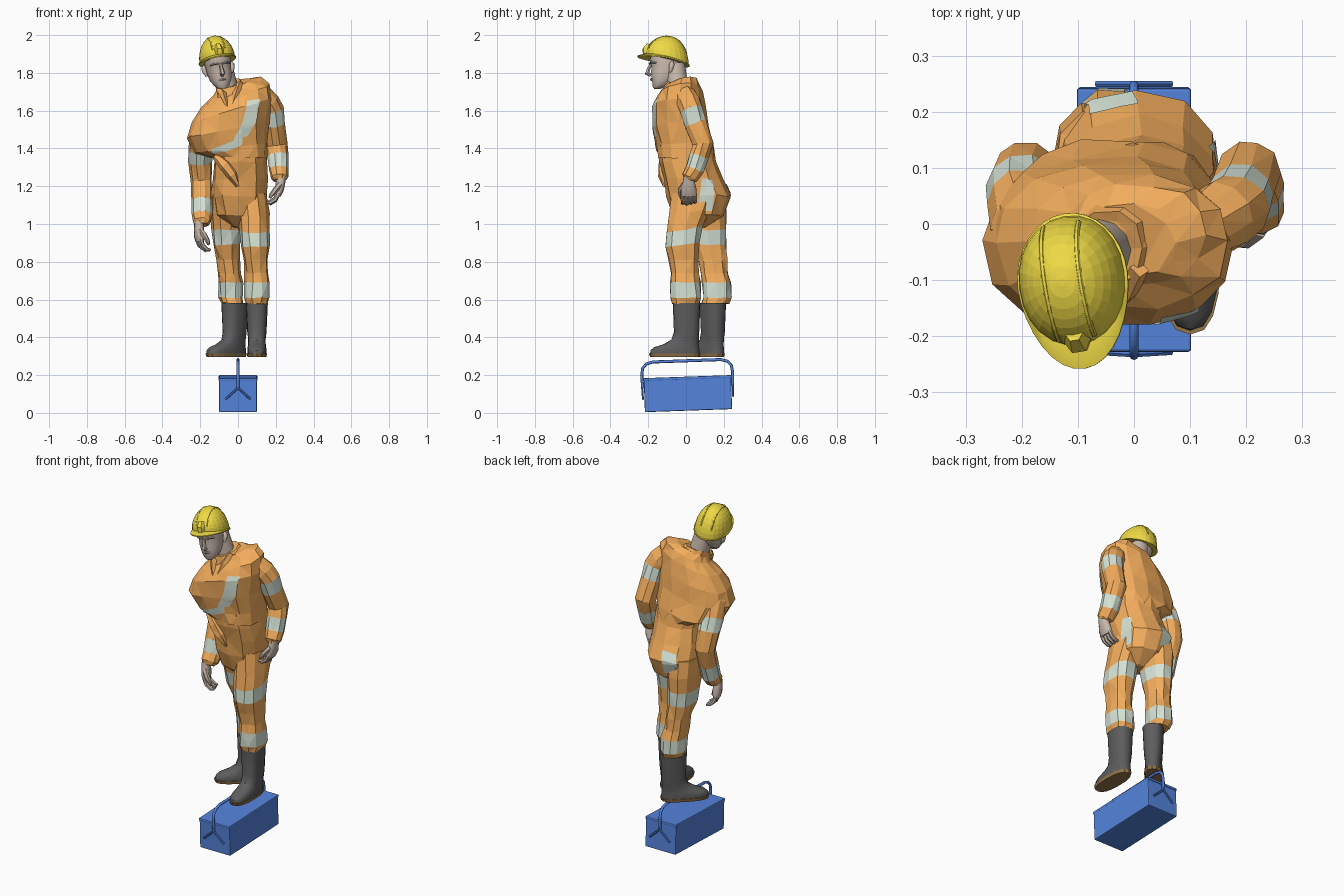
import bpy, bmesh, math, random
from mathutils import Vector, Matrix

random.seed(4)
COLORS = {"orange": (0.90, 0.42, 0.11), "pale": (0.68, 0.78, 0.68), "grey": (0.11, 0.11, 0.11),
          "brown": (0.30, 0.18, 0.07), "yellow": (0.86, 0.70, 0.06), "blue": (0.09, 0.23, 0.72),
          "skin": (0.58, 0.48, 0.41)}
MATS = {}
for key, rgb in COLORS.items():
    MATS[key] = bpy.data.materials.new(key)
    MATS[key].diffuse_color = (*rgb, 1)


def loft(name, rings, cols, matrix=None, jitter=0.0, smooth=None):
    """Skin a list of rings; cols is one colour or one per span."""
    spans = len(rings) - 1
    cols = [cols] * spans if isinstance(cols, str) else cols
    names = list(dict.fromkeys(cols))
    bm = bmesh.new()
    vs = [[bm.verts.new(p) for p in r] for r in rings]
    n = len(rings[0])
    for i in range(spans):
        for j in range(n):
            k = (j + 1) % n
            f = bm.faces.new((vs[i][j], vs[i][k], vs[i + 1][k], vs[i + 1][j]))
            f.material_index = names.index(cols[i])
    bm.faces.new(vs[0]).material_index = names.index(cols[0])
    bm.faces.new(vs[-1]).material_index = names.index(cols[-1])
    bmesh.ops.recalc_face_normals(bm, faces=bm.faces[:])
    if jitter:
        for v in bm.verts:
            v.co += Vector([random.uniform(-jitter, jitter) for _ in range(3)])
        bmesh.ops.triangulate(bm, faces=bm.faces[:])
    me = bpy.data.meshes.new(name)
    bm.to_mesh(me)
    bm.free()
    if matrix:
        me.transform(matrix)
    for c in names:
        me.materials.append(MATS[c])
    ob = bpy.data.objects.new(name, me)
    bpy.context.collection.objects.link(ob)
    if smooth:
        bpy.ops.object.select_all(action='DESELECT')
        ob.select_set(True)
        bpy.context.view_layer.objects.active = ob
        bpy.ops.object.shade_smooth_by_angle(angle=math.radians(smooth))
    return ob


def oval(z, cx, cy, rx, ry, tx=0.0, ty=0.0, n=12, p=0.85):
    """Squarish horizontal ring, optionally sloped in x and y."""
    pts = []
    for i in range(n):
        a = 2 * math.pi * i / n
        c, s = math.cos(a), math.sin(a)
        x = rx * math.copysign(abs(c) ** p, c)
        y = ry * math.copysign(abs(s) ** p, s)
        pts.append(Vector((cx + x, cy + y, z + tx * x + ty * y)))
    return pts


def tube(name, pts, radii, cols, n=8, **kw):
    """Rings swept along a path."""
    pts = [Vector(p) for p in pts]
    radii = [radii] * len(pts) if isinstance(radii, float) else radii
    along_x = abs((pts[-1] - pts[0]).normalized().x) > 0.9
    ref = Vector((0, 1, 0)) if along_x else Vector((1, 0, 0))
    rings = []
    for i, p in enumerate(pts):
        t = (pts[min(i + 1, len(pts) - 1)] - pts[max(i - 1, 0)]).normalized()
        u = (ref - t * ref.dot(t)).normalized()
        v = t.cross(u)
        rings.append([p + radii[i] * (u * math.cos(2 * math.pi * k / n) + v * math.sin(2 * math.pi * k / n))
                      for k in range(n)])
    return loft(name, rings, cols, **kw)


# Trousers: hips and two legs with reflective bands
hips = loft("trouser_hips", [oval(*r) for r in [
    (0.985, 0.012, 0.055, 0.06, 0.05), (1.05, 0.01, 0.06, 0.13, 0.135), (1.15, 0.005, 0.065, 0.15, 0.168),
    (1.24, 0.01, 0.035, 0.147, 0.156), (1.33, 0.012, 0.005, 0.142, 0.150), (1.42, 0.0, -0.005, 0.145, 0.145)]],
    "orange", jitter=0.006)
LEG_COLS = ["orange", "pale", "orange", "orange", "orange", "pale", "orange", "orange"]
loft("trouser_leg_left", [oval(*r, n=10) for r in [
    (0.58, 0.10, 0.0, 0.06, 0.078), (0.61, 0.10, 0.0, 0.068, 0.083), (0.69, 0.10, -0.003, 0.066, 0.082),
    (0.74, 0.098, -0.006, 0.061, 0.077), (0.81, 0.096, -0.012, 0.063, 0.082), (0.89, 0.09, -0.015, 0.076, 0.094, 0, 0.15),
    (0.97, 0.088, -0.01, 0.08, 0.1, 0, 0.2), (1.06, 0.083, 0.018, 0.082, 0.115, 0, 0.2), (1.16, 0.07, 0.04, 0.08, 0.12)]],
    LEG_COLS, jitter=0.004)
loft("trouser_leg_right", [oval(*r, n=10) for r in [
    (0.58, -0.03, 0.155, 0.058, 0.075), (0.61, -0.038, 0.167, 0.066, 0.08), (0.69, -0.038, 0.162, 0.066, 0.08),
    (0.74, -0.045, 0.15, 0.061, 0.076), (0.81, -0.05, 0.14, 0.062, 0.08), (0.89, -0.06, 0.122, 0.07, 0.092),
    (0.97, -0.063, 0.115, 0.076, 0.1), (1.06, -0.065, 0.105, 0.082, 0.115), (1.16, -0.065, 0.08, 0.08, 0.13)]],
    LEG_COLS, jitter=0.004)

# Jacket leaning forward and toward the right arm
jacket = loft("jacket", [oval(*r, n=14) for r in [
    (1.35, 0.008, 0.0, 0.142, 0.15), (1.40, -0.035, -0.005, 0.195, 0.155, 0.15),
    (1.50, -0.05, -0.03, 0.215, 0.15, 0.2), (1.60, -0.035, -0.038, 0.21, 0.142, 0.3),
    (1.68, -0.01, -0.03, 0.178, 0.122, 0.35, 0.1), (1.725, 0.0, -0.02, 0.13, 0.09, 0.35, 0.2),
    (1.745, -0.02, -0.03, 0.09, 0.065, 0.25, 0.25)]], "orange", jitter=0.006)
loft("collar", [oval(1.69, -0.03, -0.035, 0.09, 0.085, 0.3, 0.35, 10), oval(1.745, -0.05, -0.045, 0.066, 0.068, 0.2, 0.35, 10),
                oval(1.74, -0.053, -0.046, 0.05, 0.05, 0.2, 0.35, 10)], "orange", jitter=0.003)
for s in (-1, 1):
    tube("collar_flap", [(-0.045 + s * 0.055, -0.08, 1.73 + s * 0.015), (-0.045 + s * 0.035, -0.12, 1.69),
                         (-0.045 + s * 0.012, -0.155, 1.62)], [0.018, 0.02, 0.006], "orange", n=4)
tube("waist_fold", [(-0.12, -0.10, 1.36), (-0.07, -0.118, 1.31), (-0.03, -0.118, 1.26), (0.0, -0.11, 1.2)],
     [0.02, 0.035, 0.03, 0.01], "orange", n=6, jitter=0.004)


def strap(name, path, width, target):
    """Reflective strip wrapped on a garment."""
    bm = bmesh.new()
    path, w, rows = [Vector(p) for p in path], Vector(width), []
    for a, b in zip(path, path[1:]):
        for i in range(5):
            c = a.lerp(b, i / 4)
            rows.append([bm.verts.new(c + w * (k / 3 - 0.5)) for k in range(4)])
    for r, q in zip(rows, rows[1:]):
        for k in range(3):
            bm.faces.new((r[k], r[k + 1], q[k + 1], q[k]))
    bmesh.ops.remove_doubles(bm, verts=bm.verts[:], dist=0.0005)
    me = bpy.data.meshes.new(name)
    bm.to_mesh(me)
    bm.free()
    me.materials.append(MATS["pale"])
    ob = bpy.data.objects.new(name, me)
    bpy.context.collection.objects.link(ob)
    m = ob.modifiers.new("wrap", 'SHRINKWRAP')
    m.target, m.offset, m.wrap_mode = target, 0.004, 'ABOVE_SURFACE'


strap("chest_strap", [(0.09, -0.16, 1.66), (0.07, -0.19, 1.55), (0.02, -0.19, 1.45)], (0.085, 0, 0.02), jacket)
strap("chest_belt", [(0.03, -0.18, 1.44), (-0.06, -0.18, 1.40), (-0.14, -0.15, 1.375)], (0, 0, 0.045), jacket)
strap("hip_patch_left", [(0.15, 0.12, 1.24), (0.15, 0.11, 1.15), (0.14, 0.10, 1.07)], (0, 0.075, 0), hips)
strap("hip_patch_right", [(-0.05, 0.23, 1.22), (-0.06, 0.23, 1.14), (-0.06, 0.21, 1.08)], (0.11, 0, 0), hips)

# Sleeves
ARM_COLS = ["orange", "orange", "pale", "orange", "orange", "pale", "orange", "orange"]
tube("sleeve_left", [(0.115, -0.01, 1.695), (0.16, 0.015, 1.645), (0.18, 0.028, 1.605), (0.19, 0.05, 1.53),
                     (0.205, 0.092, 1.42), (0.21, 0.07, 1.36), (0.214, 0.047, 1.29), (0.22, 0.02, 1.245),
                     (0.222, 0.015, 1.23)],
     [0.055, 0.064, 0.062, 0.06, 0.057, 0.055, 0.052, 0.046, 0.032], ARM_COLS, n=10, jitter=0.003)
tube("sleeve_right", [(-0.15, -0.025, 1.53), (-0.19, 0.0, 1.47), (-0.2, 0.04, 1.395), (-0.2, 0.066, 1.33),
                      (-0.193, 0.092, 1.23), (-0.191, 0.06, 1.125), (-0.19, 0.035, 1.05), (-0.19, 0.005, 1.01),
                      (-0.19, 0.0, 0.995)],
     [0.06, 0.07, 0.064, 0.062, 0.056, 0.054, 0.053, 0.048, 0.034], ARM_COLS, n=10, jitter=0.003)


# Hands with curled fingers
def hand(side, matrix, s):
    loft(side + "_palm", [oval(*r, n=10) for r in [
        (0.02, 0, 0, 0.024, 0.028), (-0.02, 0, 0, 0.025, 0.034), (-0.055, 0, 0, 0.024, 0.043),
        (-0.09, s * 0.004, 0, 0.018, 0.042)]], "skin", matrix, smooth=50)
    for i in range(4):
        y = -0.031 + 0.021 * i
        tube(side + "_finger", [(s * 0.002, y, -0.08), (s * 0.012, y * 1.05, -0.114 + 0.004 * abs(i - 1)),
                                (s * 0.036, y, -0.136 + 0.005 * abs(i - 1)), (s * 0.055, y, -0.132)],
             [0.013, 0.012, 0.011, 0.007], "skin", n=6, matrix=matrix, smooth=50)
    tube(side + "_thumb", [(0, -0.025, -0.025), (s * 0.02, -0.045, -0.06), (s * 0.036, -0.045, -0.088),
                           (s * 0.042, -0.04, -0.105)], [0.016, 0.015, 0.012, 0.007], "skin", n=6, matrix=matrix, smooth=50)


hand("left", Matrix.Translation((0.228, 0.015, 1.235)) @ Matrix.Rotation(0.18, 4, 'Y'), -1)
hand("right", Matrix.Translation((-0.207, -0.005, 0.995)) @ Matrix.Rotation(0.3, 4, 'Z'), 1)


# Boots: sole outline and upper share the same heel-to-toe rings
def boot(side, x, y, turn):
    m = Matrix.Translation((x, y, 0.297)) @ Matrix.Rotation(turn, 4, 'Z')
    ring = lambda z, front, back, w: oval(z, 0, (front + back) / 2, w, (back - front) / 2, n=16, p=0.8)
    loft(side + "_sole", [ring(0, -0.19, 0.072, 0.05), ring(0.018, -0.197, 0.078, 0.054)], "brown", m)
    loft(side + "_boot", [ring(*r) for r in [
        (0.016, -0.19, 0.073, 0.05), (0.034, -0.188, 0.072, 0.051), (0.05, -0.17, 0.07, 0.049),
        (0.066, -0.12, 0.069, 0.047), (0.09, -0.078, 0.068, 0.046), (0.13, -0.064, 0.07, 0.051),
        (0.285, -0.07, 0.076, 0.058), (0.285, -0.066, 0.07, 0.053)]], "grey", m, smooth=40)


boot("left", 0.10, 0.0, 0.0)
boot("right", -0.02, 0.14, -0.8)

# Head: skull, neck and face details in a tilted frame
HEAD = Matrix.Translation((-0.107, -0.1, 1.85)) @ Matrix.Rotation(0.16, 4, 'Z') @ Matrix.Rotation(-0.15, 4, 'Y')
loft("head", [oval(z, 0, (f + b) / 2, w, (b - f) / 2, n=16, p=0.9) for z, f, b, w in [
    (-0.135, -0.072, -0.04, 0.02), (-0.122, -0.08, 0.0, 0.037), (-0.09, -0.083, 0.05, 0.056),
    (-0.05, -0.088, 0.08, 0.064), (-0.015, -0.083, 0.088, 0.068), (0.01, -0.092, 0.092, 0.071),
    (0.06, -0.085, 0.09, 0.07)]], "skin", HEAD, smooth=50)
tube("neck", [(-0.04, -0.03, 1.66), (-0.06, -0.045, 1.74), (-0.085, -0.06, 1.84)], 0.055, "skin", n=12, smooth=50)
tube("nose", [(0, -0.085, 0.0), (0, -0.1, -0.03), (0, -0.108, -0.052), (0, -0.088, -0.064)],
     [0.007, 0.01, 0.014, 0.009], "skin", n=6, matrix=HEAD, smooth=50)
tube("lips", [(-0.024, -0.074, -0.09), (0, -0.086, -0.086), (0.024, -0.074, -0.09)], [0.003, 0.008, 0.003],
     "skin", n=6, matrix=HEAD, smooth=50)
for s in (-1, 1):
    tube("brow", [(s * 0.01, -0.09, -0.002), (s * 0.03, -0.088, 0.003), (s * 0.052, -0.068, -0.004)],
         [0.005, 0.007, 0.004], "skin", n=6, matrix=HEAD)
    tube("ear", [(s * 0.067, 0.005, -0.06), (s * 0.074, 0.008, -0.04), (s * 0.076, 0.014, -0.015), (s * 0.07, 0.016, 0.0)],
         [0.006, 0.012, 0.014, 0.007], "skin", n=8, matrix=HEAD, smooth=50)

# Hard hat: dome, peaked brim and moulded ridges
SLOPE = -0.26
dome = []
for k in range(9):
    a = math.radians(k * 10.8)
    c = math.cos(a)
    dome.append(oval(0.02 + 0.128 * math.sin(a), 0, 0, 0.095 * c, 0.115 * c, 0, SLOPE * (1 - math.sin(a)), 24, 0.95))
loft("helmet_dome", dome, "yellow", HEAD)
brim = []
for dz, grow in ((0.004, 0), (0.0, 1), (-0.006, 1), (-0.006, 0)):
    ring = oval(0.018 + dz, 0, 0, 0.094, 0.114, 0, SLOPE, 32, 1.0)
    for v in ring:
        d = Vector((v.x, v.y, 0)).normalized()
        front = max(0, -d.y)
        v += d * grow * 0.006
        v.y -= grow * 0.039 * front ** 2
        v.z -= grow * 0.005 * front
    brim.append(ring)
loft("helmet_brim", brim, "yellow", HEAD, smooth=40)
for x in (-0.032, 0.032):
    k = math.sqrt(1 - (x / 0.095) ** 2)
    arc = []
    for i in range(13):
        a = math.radians(20 + i * 11.5)
        y = -0.115 * k * math.cos(a)
        arc.append((x, y, 0.02 + 0.126 * k * math.sin(a) + SLOPE * y * (1 - math.sin(a))))
    tube("helmet_ridge", arc, 0.005, "yellow", n=6, matrix=HEAD)
tube("helmet_front_plate", [(0, -0.108, 0.05), (0, -0.108, 0.075), (0, -0.094, 0.10)], [0.022, 0.024, 0.016],
     "yellow", n=6, matrix=HEAD)

# Toolbox: body, lid, carrying handle and forked end stays
BOX = Matrix.Translation((0, 0.01, 0.106)) @ Matrix.Rotation(0.035, 4, 'X')
for name, size, z in (("toolbox_body", (0.201, 0.462, 0.172), -0.008), ("toolbox_lid", (0.204, 0.470, 0.016), 0.078)):
    bpy.ops.mesh.primitive_cube_add(size=1)
    ob = bpy.context.object
    ob.name = name
    ob.data.transform(BOX @ Matrix.Translation((0, 0, z)) @ Matrix.Diagonal((*size, 1)))
    ob.data.materials.append(MATS["blue"])
    b = ob.modifiers.new("bevel", 'BEVEL')
    b.width, b.segments = 0.005, 2
side = [(0.238, 0.03), (0.241, 0.10), (0.235, 0.138), (0.215, 0.16), (0.18, 0.17)]
tube("toolbox_handle", [(0, -y, z) for y, z in side] + [(0, y, z) for y, z in reversed(side)], 0.008, "blue",
     n=8, matrix=BOX, smooth=50)
for e in (-1, 1):
    for s in (-1, 1):
        tube("toolbox_stay", [(0, e * 0.241, 0.055), (0, e * 0.241, 0.035), (s * 0.033, e * 0.24, 0.005),
                              (s * 0.066, e * 0.239, -0.025)], 0.006, "blue", n=6, matrix=BOX)
